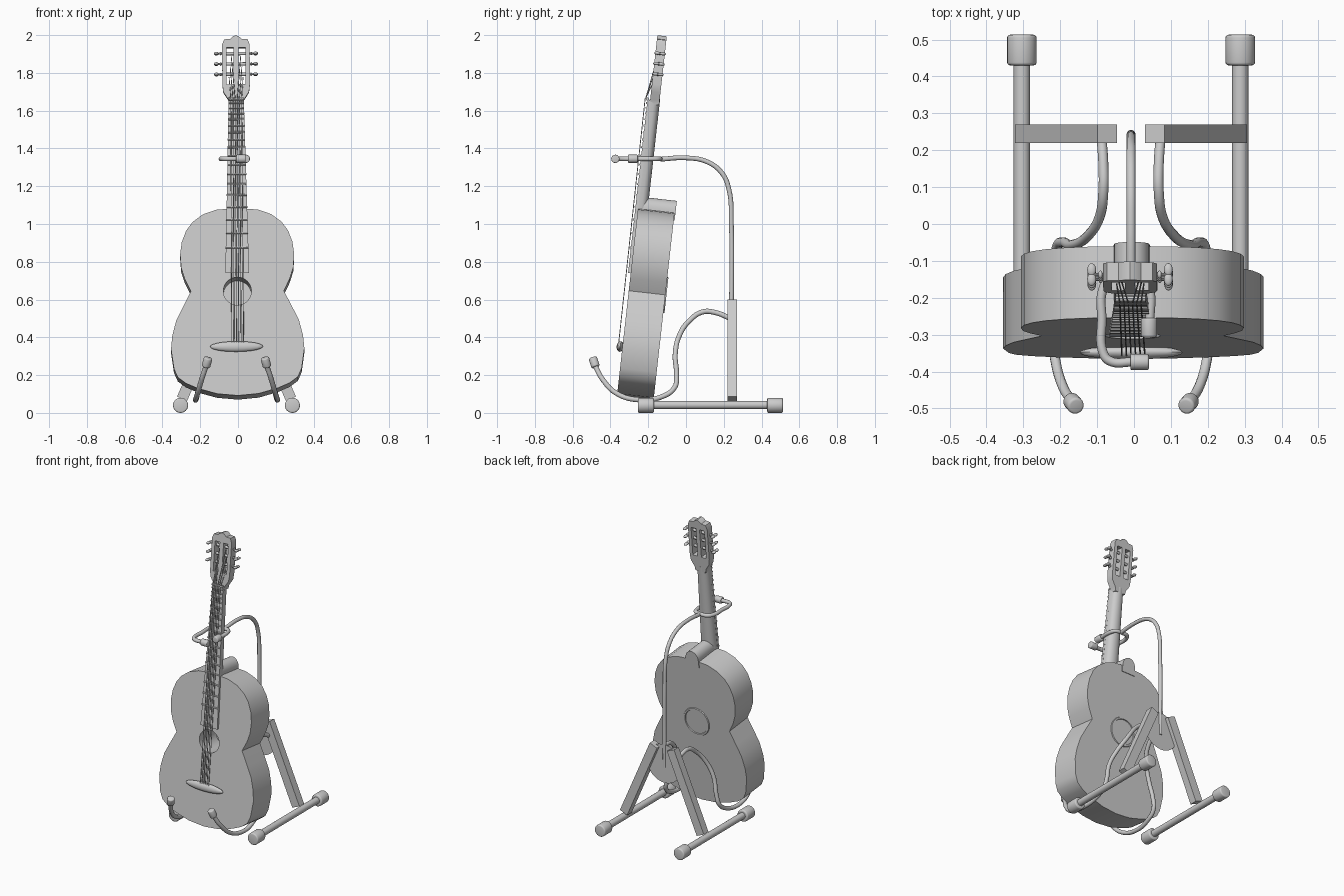
import bpy, bmesh, math
from mathutils import Matrix, Vector

if "Cube" in bpy.data.objects:
    bpy.data.objects.remove(bpy.data.objects["Cube"])

TILT = math.radians(6.4)
# Guitar space: x across, y into the body (0 = soundboard), z along the neck
G = (Matrix.Translation((0, -0.365, 0.095)) @ Matrix.Rotation(-TILT, 4, 'X')
     @ Matrix.Rotation(-0.006, 4, 'Y'))
CX = -0.008  # stand centre line


def V(z):
    """World height -> distance along the guitar."""
    return (z - 0.095) / math.cos(TILT)


def add(name, bm, mat=None):
    if mat:
        bm.transform(mat)
    bmesh.ops.recalc_face_normals(bm, faces=bm.faces)
    me = bpy.data.meshes.new(name)
    bm.to_mesh(me)
    bm.free()
    ob = bpy.data.objects.new(name, me)
    bpy.context.collection.objects.link(ob)
    return ob


def prism(name, pts, y0, y1, mat=G):
    bm = bmesh.new()
    f = bm.faces.new([bm.verts.new((x, y0, z)) for x, z in pts])
    r = bmesh.ops.extrude_face_region(bm, geom=[f])
    for v in r['geom']:
        if isinstance(v, bmesh.types.BMVert):
            v.co.y = y1
    if len(bm.faces) == len(pts) + 1:
        bm.faces.new([v for v in list(bm.verts)[:len(pts)]])
    return add(name, bm, mat)


def cyl(name, a, b, r, mat=None, seg=24, bevel=0.0):
    a, b = Vector(a), Vector(b)
    d = b - a
    bm = bmesh.new()
    bmesh.ops.create_cone(bm, cap_ends=True, segments=seg, radius1=r, radius2=r, depth=d.length)
    if bevel:
        rim = [e for e in bm.edges if abs(e.verts[0].co.z - e.verts[1].co.z) < 1e-5]
        bmesh.ops.bevel(bm, geom=rim, offset=bevel, segments=3, profile=0.5, affect='EDGES')
    bm.transform(Matrix.Translation((a + b) / 2) @ d.to_track_quat('Z', 'Y').to_matrix().to_4x4())
    return add(name, bm, mat)


def ball(name, c, s, mat=G):
    bm = bmesh.new()
    bmesh.ops.create_uvsphere(bm, u_segments=20, v_segments=12, radius=1)
    bm.transform(Matrix.Translation(c) @ Matrix.Diagonal((*s, 1)))
    return add(name, bm, mat)


def bake(ob):
    dg = bpy.context.evaluated_depsgraph_get()
    me = bpy.data.meshes.new_from_object(ob.evaluated_get(dg))
    new = bpy.data.objects.new(ob.name, me)
    new.matrix_world = ob.matrix_world
    name = ob.name
    bpy.data.objects.remove(ob)
    bpy.context.collection.objects.link(new)
    new.name = name
    return new


def tube(name, pts, r):
    cu = bpy.data.curves.new(name, 'CURVE')
    cu.dimensions = '3D'
    cu.bevel_depth, cu.bevel_resolution = r, 4
    cu.resolution_u, cu.use_fill_caps = 8, True
    sp = cu.splines.new('BEZIER')
    sp.bezier_points.add(len(pts) - 1)
    for p, co in zip(sp.bezier_points, pts):
        p.co = co
        p.handle_left_type = p.handle_right_type = 'AUTO'
    ob = bpy.data.objects.new(name, cu)
    bpy.context.collection.objects.link(ob)
    return bake(ob)


def cut(ob, cutters):
    for c in cutters:
        c.hide_render = True
        m = ob.modifiers.new('cut', 'BOOLEAN')
        m.object, m.operation, m.solver = c, 'DIFFERENCE', 'EXACT'
    ob = bake(ob)
    for c in cutters:
        bpy.data.objects.remove(c)
    return ob


def mirrored(half):
    """Right-hand (x, z) outline, bottom to top, closed on the left."""
    return half + [(-x, z) for x, z in reversed(half) if x > 0]


# Body with sound hole
half = [(0, 0.092), (.11, .102), (.21, .13), (.275, .158), (.318, .19), (.338, .235), (.353, .34),
        (.346, .41), (.325, .49), (.29, .56), (.246, .645), (.278, .71), (.297, .77), (.302, .84),
        (.293, .905), (.27, .965), (.235, 1.012), (.18, 1.052), (.11, 1.076), (0, 1.084)]
body = prism('guitar_body', mirrored([(x, V(z)) for x, z in half]), 0, 0.195)
hole = V(0.645)
cut(body, [cyl('hole_cutter', (0, -0.1, hole), (0, 0.18, hole), 0.074, G, 48)])

# Raised ring on the back
N = 40
bm = bmesh.new()
rings = [[bm.verts.new((r * math.cos(2 * math.pi * i / N), y, hole + r * math.sin(2 * math.pi * i / N)))
          for i in range(N)] for r, y in ((.099, .19), (.094, .201), (.084, .201), (.08, .19))]
for a, b in zip(rings, rings[1:]):
    for i in range(N):
        bm.faces.new((a[i], a[(i + 1) % N], b[(i + 1) % N], b[i]))
add('back_ring', bm, G)

# Neck with rounded back, and heel block
bm = bmesh.new()
secs = [[bm.verts.new((w * math.cos(math.pi * i / 12), 0.052 * math.sin(math.pi * i / 12) ** .7, V(z)))
         for i in range(13)] for z, w in ((1.04, .054), (1.67, .04))]
for i in range(13):
    j = (i + 1) % 13
    bm.faces.new((secs[0][i], secs[0][j], secs[1][j], secs[1][i]))
bm.faces.new(secs[0])
bm.faces.new(secs[1])
add('neck', bm, G)
arch = [(-.05, V(1.04))] + [(-.048 * math.cos(math.pi * i / 12), V(1.09) + .055 * math.sin(math.pi * i / 12))
                            for i in range(13)] + [(.05, V(1.04))]
prism('neck_heel', arch, 0.02, 0.2)

# Fingerboard, frets, nut
prism('fingerboard', [(-.063, V(.74)), (.063, V(.74)), (.04, V(1.655)), (-.04, V(1.655))], -.014, .002)
z, step = 1.64, 0.027
for i in range(17):
    w = .04 + (1.655 - z) * .025 + .001
    cyl('fret', (-w, -.015, V(z)), (w, -.015, V(z)), .0055, G, 8)
    z -= step
    step *= 1.072
cyl('nut', (-.041, -.014, V(1.66)), (.041, -.014, V(1.66)), .009, G, 8)

# Bridge and strings
ball('bridge', (-.006, -.012, V(.35)), (.14, .019, .028))
for i in range(6):
    k = i - 2.5
    cyl('string', (k * .0125, -.022, V(.35)), (k * .0115, -.027, V(1.66)), .0022, G, 6)
    cyl('head_string', (k * .0115, -.025, V(1.66)),
        (math.copysign(.022 + .006 * abs(k), k), .015, V(1.78 + .055 * (2.5 - abs(k)))), .0022, G, 6)

# Slotted headstock
head = [(.038, 1.635), (.042, 1.66), (.068, 1.70), (.073, 1.74), (.073, 1.95), (.062, 1.978),
        (.03, 1.98), (.015, 1.994), (0, 1.999)]
hs = prism('headstock', mirrored([(x, V(zz)) for x, zz in head]), 0, 0.05)
cut(hs, [prism('slot_cutter', [(s * .014, V(1.74)), (s * .05, V(1.74)), (s * .05, V(1.935)),
                               (s * .014, V(1.935))], -.1, .15) for s in (-1, 1)])

# Tuning rollers and pegs
for s in (-1, 1):
    for zz in (1.795, 1.85, 1.905):
        cyl('tuner_roller', (s * .008, .025, V(zz)), (s * .06, .025, V(zz)), .009, G, 12)
        cyl('tuner_shaft', (s * .06, .025, V(zz)), (s * .098, .025, V(zz)), .005, G, 10)
        ball('tuner_collar', (s * .08, .025, V(zz)), (.006, .011, .009))
        for t in (-1, 1):
            ball('tuner_knob', (s * .104, .025 + t * .013, V(zz)), (.012, .018, .0085))

# Stand: floor tubes with end caps, sloping beams, cradle arms
for s in (-1, 1):
    X = lambda x: CX + s * x
    cyl('floor_tube', (X(.296), -.24, .042), (X(.296), .49, .042), .022)
    for a, b in ((-.255, -.17), (.43, .513)):
        cyl('floor_tube_cap', (X(.296), a, .04), (X(.296), b, .04), .04, bevel=.008)

    lo, hi = Vector((X(.288), 0, .075)), Vector((X(.064), 0, .59))
    side = Vector((hi.z - lo.z, 0, lo.x - hi.x)).normalized() * .029
    prism('sloping_beam', [((p + q).x, (p + q).z) for p, q in
                           ((lo, -side), (lo, side), (hi, side), (hi, -side))], .22, .27, None)

    arm = [(.08, .235, .5), (.075, .16, .53), (.075, .09, .535), (.085, .02, .49), (.12, -.035, .41),
           (.16, -.057, .31), (.185, -.05, .2), (.2, -.06, .135), (.21, -.13, .085), (.217, -.26, .07),
           (.205, -.37, .105), (.185, -.44, .175), (.16, -.482, .25)]
    tube('cradle_arm', [(X(x), y, zz) for x, y, zz in arm], .0135)
    cyl('cradle_arm_cap', (X(.163), -.478, .243), (X(.149), -.494, .292), .023, bevel=.007)

# Flat round plate joining the beams
bm = bmesh.new()
bmesh.ops.create_circle(bm, cap_ends=True, segments=40, radius=.13)
bm.transform(Matrix.Translation((CX, .245, .475)) @ Matrix.Rotation(math.pi / 2, 4, 'X'))
add('joining_plate', bm)

# Upright tube and neck yoke
tube('upright_tube', [(CX, .238, .45), (CX, .242, .7), (CX, .24, 1.0), (CX, .228, 1.18), (CX, .19, 1.27),
                      (CX, .11, 1.33), (CX, 0, 1.35), (CX, -.135, 1.343)], .0125)
ZY = 1.345
tube('neck_yoke_left', [(CX, -.135, ZY), (-.06, -.142, ZY), (-.085, -.18, ZY), (-.087, -.26, ZY),
                        (-.085, -.345, ZY), (-.068, -.37, ZY), (.0, -.374, ZY)], .0125)
tube('neck_yoke_right', [(CX, -.135, ZY), (.028, -.145, ZY), (.043, -.18, ZY), (.043, -.26, ZY)], .0125)
cyl('yoke_cap', (-.01, -.374, ZY), (.04, -.374, ZY), .022, bevel=.005)
cyl('yoke_cap', (.041, -.255, ZY), (.041, -.307, ZY), .022, bevel=.005)

# Smooth shading with sharp edges kept
for ob in bpy.context.scene.objects:
    ob.select_set(ob.type == 'MESH')
    bpy.context.view_layer.objects.active = ob
bpy.ops.object.shade_smooth_by_angle(angle=math.radians(32))
